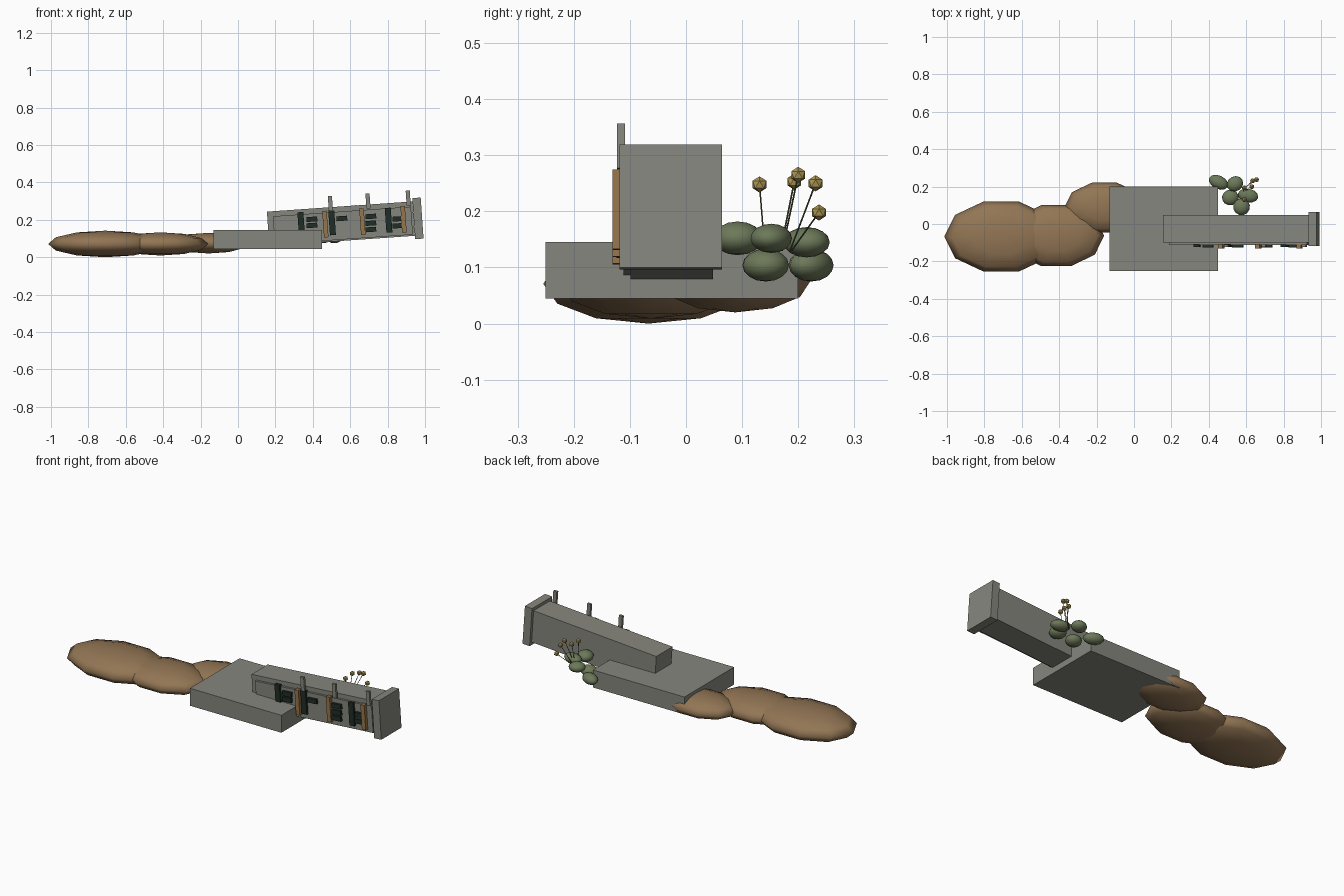
import bpy, bmesh, math
from mathutils import Matrix, Vector

cube = bpy.data.objects.get("Cube")
if cube:
    bpy.data.objects.remove(cube, do_unlink=True)


def material(name, rgb):
    m = bpy.data.materials.new(name)
    m.use_nodes = True
    m.diffuse_color = (*rgb, 1)
    m.node_tree.nodes["Principled BSDF"].inputs["Base Color"].default_value = (*rgb, 1)
    return m


STONE = material("grey stone", (0.24, 0.24, 0.21))
EARTH = material("brown earth", (0.29, 0.18, 0.09))
WOOD = material("tan wood", (0.31, 0.18, 0.07))
DARK = material("dark green glass", (0.015, 0.027, 0.019))
LEAF = material("leaf green", (0.15, 0.19, 0.10))
GOLD = material("flower gold", (0.42, 0.31, 0.09))
STEM = material("stem olive", (0.10, 0.11, 0.05))


def finish(name, bm, mat, smooth=False):
    mesh = bpy.data.meshes.new(name)
    bm.to_mesh(mesh)
    bm.free()
    mesh.materials.append(mat)
    for p in mesh.polygons:
        p.use_smooth = smooth
    obj = bpy.data.objects.new(name, mesh)
    bpy.context.collection.objects.link(obj)
    return obj


def box(name, center, size, mat, tilt=0):
    bm = bmesh.new()
    bmesh.ops.create_cube(bm, size=1)
    obj = finish(name, bm, mat)
    obj.data.transform(Matrix.Diagonal((*size, 1)))
    obj.location = center
    obj.rotation_euler.y = tilt
    return obj


def blob(name, center, radii, mat, segments, rings, turn=0, spin=0):
    bm = bmesh.new()
    bmesh.ops.create_uvsphere(bm, u_segments=segments, v_segments=rings, radius=1)
    bm.transform(Matrix.Diagonal((*radii, 1)) @ Matrix.Rotation(turn, 4, "Z"))
    obj = finish(name, bm, mat, True)
    obj.location = center
    obj.rotation_euler.z = spin
    return obj


# Earth mounds and the foundation slab
mounds = [((-0.71, -0.067, 0.071), (0.305, 0.197, 0.071)),
          ((-0.415, -0.062, 0.071), (0.255, 0.172, 0.062)),
          ((-0.158, 0.088, 0.075), (0.215, 0.14, 0.055))]
for i, (c, r) in enumerate(mounds):
    blob(f"earth_mound_{i + 1}", c, r, EARTH, 10, 6, math.pi / 2)
box("foundation_slab", (0.16, -0.025, 0.095), (0.58, 0.45, 0.1), STONE)

# Leaning wall: u runs along it, v up from its centre line
TILT = -math.radians(4)
ORIGIN = Vector((0.55, 0, 0.179))
FRAME = Matrix.Rotation(TILT, 3, "Y")


def wall_part(name, u, y, v, size, mat):
    return box(name, ORIGIN + FRAME @ Vector((u, y, v)), size, mat, TILT)


wall_part("wall", 0, -0.025, 0, (0.78, 0.147, 0.184), STONE)
wall_part("wall_facing", 0.01, -0.104, -0.01, (0.74, 0.014, 0.15), STONE)
wall_part("end_cap", 0.413, -0.027, 0, (0.045, 0.183, 0.22), STONE)


def front_part(name, x, z, w, h, mat, front):
    u, _, v = FRAME.transposed() @ (Vector((x, 0, z)) - ORIGIN)
    wall_part(name, u, (front - 0.106) / 2, v, (w, -0.106 - front, h), mat)


# Wooden posts, tall dark openings and small windows on the facing
for i, (x, z) in enumerate([(0.467, 0.177), (0.665, 0.19), (0.885, 0.203)]):
    front_part(f"timber_post_{i + 1}", x, z, 0.024, 0.142, WOOD, -0.131)
for i, (x, z) in enumerate([(0.338, 0.175), (0.503, 0.184), (0.805, 0.198)]):
    front_part(f"tall_opening_{i + 1}", x, z, 0.032, 0.132, DARK, -0.124)
windows = [(0.395, 0.203), (0.395, 0.17), (0.555, 0.207), (0.71, 0.218),
           (0.71, 0.182), (0.71, 0.148), (0.855, 0.205), (0.855, 0.168)]
for i, (x, z) in enumerate(windows):
    front_part(f"window_{i + 1}", x, z, 0.058, 0.026, DARK, -0.125)

# Broken stone stakes rising above the wall
for i, (x, z) in enumerate([(0.494, 0.287), (0.695, 0.301), (0.91, 0.316)]):
    box(f"stone_stake_{i + 1}", (x, -0.116, z), (0.022, 0.014, 0.08), STONE, TILT)

# Shrub behind the wall
leaves = [((0.575, 0.092, 0.152), (0.045, 0.045, 0.03), 0.2),
          ((0.61, 0.152, 0.152), (0.055, 0.037, 0.026), -0.2),
          ((0.54, 0.215, 0.145), (0.045, 0.04, 0.027), 0.5),
          ((0.515, 0.142, 0.104), (0.045, 0.042, 0.029), 0.3),
          ((0.452, 0.223, 0.104), (0.055, 0.036, 0.029), -0.45)]
for i, (c, r, spin) in enumerate(leaves):
    blob(f"shrub_leaf_{i + 1}", c, r, LEAF, 12, 8, 0, spin)

# Flowers on thin stems
flowers = [(0.59, 0.131, 0.248), (0.63, 0.2, 0.265), (0.59, 0.193, 0.253),
           (0.634, 0.231, 0.25), (0.655, 0.237, 0.198)]
for i, tip in enumerate(flowers):
    tip = Vector(tip)
    bm = bmesh.new()
    bmesh.ops.create_icosphere(bm, subdivisions=1, radius=0.0145)
    finish(f"flower_{i + 1}", bm, GOLD).location = tip
    base = Vector((0.585, 0.14 + (tip.y - 0.13) * 0.45, 0.13))
    axis = tip - base
    bm = bmesh.new()
    bmesh.ops.create_cone(bm, cap_ends=True, segments=6, radius1=0.0015,
                          radius2=0.0015, depth=axis.length)
    stem = finish(f"stem_{i + 1}", bm, STEM)
    stem.location = (tip + base) / 2
    stem.rotation_euler = axis.to_track_quat("Z", "Y").to_euler()
